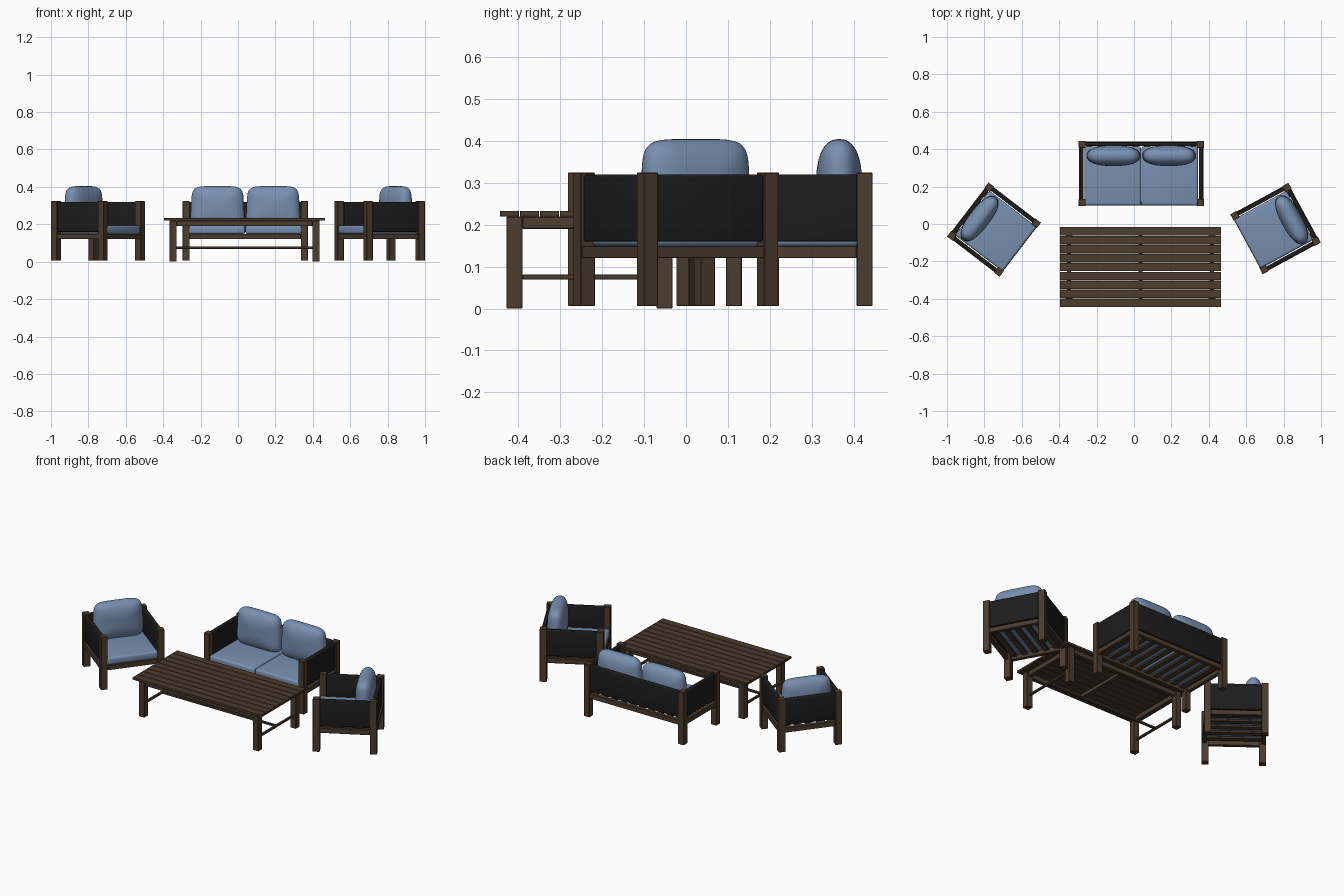
import bpy, bmesh, math
from mathutils import Matrix, Vector

if "Cube" in bpy.data.objects:
    bpy.data.objects.remove(bpy.data.objects["Cube"])


def material(name, rgb):
    m = bpy.data.materials.new(name)
    m.diffuse_color = (*rgb, 1)
    m.use_nodes = True
    m.node_tree.nodes["Principled BSDF"].inputs["Base Color"].default_value = m.diffuse_color
    return m


WOOD = material("dark brown wood", (0.072, 0.045, 0.027))
FABRIC = material("black fabric", (0.012, 0.012, 0.012))
BLUE = material("blue cushion", (0.19, 0.28, 0.44))


def finish(name, bm, mat, M, smooth=False):
    bm.transform(M)
    me = bpy.data.meshes.new(name)
    bm.to_mesh(me)
    bm.free()
    me.materials.append(mat)
    if smooth:
        for p in me.polygons:
            p.use_smooth = True
    ob = bpy.data.objects.new(name, me)
    bpy.context.collection.objects.link(ob)
    return ob


def box(name, lo, hi, mat, M=Matrix(), bevel=0.0015, segs=1):
    lo, hi = Vector(lo), Vector(hi)
    bm = bmesh.new()
    bmesh.ops.create_cube(bm, size=1)
    for v in bm.verts:
        v.co = Vector([(lo[i] + hi[i]) / 2 + v.co[i] * (hi[i] - lo[i]) for i in range(3)])
    bmesh.ops.bevel(bm, geom=bm.edges[:], offset=bevel, segments=segs, profile=0.5, affect='EDGES')
    return finish(name, bm, mat, M, segs > 1)


def spow(a, e):
    return math.copysign(abs(a) ** e, a)


def pillow(name, centre, size, M):
    # superellipsoid: squarish outline in x/z, rounded thickness in y
    bm = bmesh.new()
    bmesh.ops.create_uvsphere(bm, u_segments=64, v_segments=24, radius=1)
    for v in bm.verts:
        t = math.atan2(v.co.y, v.co.x)
        r = math.hypot(v.co.x, v.co.y) ** 0.8
        y = -spow(v.co.z, 0.85)
        if r < 1e-4:
            r = 0
        x, z = r * spow(math.cos(t), 0.36), r * spow(math.sin(t), 0.36)
        x *= 1 - 0.04 * z
        v.co = Vector((centre[0] + x * size[0] / 2, centre[1] + y * size[1] / 2,
                       centre[2] + z * size[2] / 2))
    bmesh.ops.recalc_face_normals(bm, faces=bm.faces[:])
    finish(name, bm, BLUE, M, True)


P = 0.038  # post thickness


def seat_unit(pre, w, d, seats, slats, M):
    X, Y = w / 2, d / 2
    # four posts
    for sx in (-1, 1):
        for sy, end in ((-1, "front"), (1, "back")):
            cx, cy = sx * (X - P / 2), sy * (Y - P / 2)
            box(f"{pre}_{end}_post", (cx - P / 2, cy - P / 2, 0.006),
                (cx + P / 2, cy + P / 2, 0.324), WOOD, M)
    # seat rails
    for s, end in ((-1, "front"), (1, "back")):
        c = s * (Y - 0.014)
        box(f"{pre}_{end}_rail", (-X + P, c - 0.011, 0.12), (X - P, c + 0.011, 0.149), WOOD, M)
    for s in (-1, 1):
        c = s * (X - 0.014)
        box(f"{pre}_side_rail", (c - 0.011, -Y + P, 0.12), (c + 0.011, Y - P, 0.149), WOOD, M)
        # fabric arm panel
        c = s * (X - 0.017)
        box(f"{pre}_arm_panel", (c - 0.01, -Y + P - 0.002, 0.16), (c + 0.01, Y - P + 0.002, 0.319),
            FABRIC, M, 0.005, 3)
    # fabric back panel
    box(f"{pre}_back_panel", (-X + P - 0.002, Y - 0.027, 0.16), (X - P + 0.002, Y - 0.007, 0.319),
        FABRIC, M, 0.005, 3)
    # slats under the cushions, running front to back
    inner = w - 0.05
    pitch = inner / slats
    for i in range(slats):
        c = -inner / 2 + (i + 0.5) * pitch
        box(f"{pre}_seat_slat", (c - 0.016, -Y + 0.02, 0.136), (c + 0.016, Y - 0.02, 0.148), WOOD, M)
    # seat cushions and back pillows
    cw = (w - 0.062) / seats
    pw = (w - 2 * P) / seats
    for i in range(seats):
        c = (i - (seats - 1) / 2)
        box(f"{pre}_seat_cushion", (c * cw - cw / 2 + 0.001, -Y + 0.004, 0.148),
            (c * cw + cw / 2 - 0.001, Y - 0.03, 0.194), BLUE, M, 0.013, 4)
        pillow(f"{pre}_back_pillow", (c * pw, Y - 0.08, 0.291), (min(pw, 0.284), 0.11, 0.226), M)


def place(x, y, deg):
    return Matrix.Translation((x, y, 0)) @ Matrix.Rotation(math.radians(deg), 4, 'Z')


seat_unit("sofa", 0.67, 0.35, 2, 10, place(0.039, 0.27, 0))
seat_unit("right_chair", 0.364, 0.354, 1, 5, place(0.757, -0.024, -61.5))
seat_unit("left_chair", 0.364, 0.354, 1, 5, place(-0.7485, -0.03, 52.5))

# table, centred on its own frame
T = place(0.035, -0.23, 0)
for i in range(9):
    c = (i - 4) * 0.0478
    box("table_top_slat", (-0.431, c - 0.0225, 0.219), (0.431, c + 0.0225, 0.233), WOOD, T, 0.001)
LX, LY = 0.401, 0.198
for sx in (-1, 1):
    for sy in (-1, 1):
        cx, cy = sx * (LX - P / 2), sy * (LY - P / 2)
        box("table_leg", (cx - P / 2, cy - P / 2, 0), (cx + P / 2, cy + P / 2, 0.219), WOOD, T)
    c = sx * (LX - P / 2)
    box("table_end_apron", (c - 0.011, -LY + P, 0.19), (c + 0.011, LY - P, 0.219), WOOD, T)
    box("table_end_stretcher", (c - 0.007, -LY + P, 0.069), (c + 0.007, LY - P, 0.081), WOOD, T)
for sy in (-1, 1):
    c = sy * (LY - P / 2)
    box("table_side_apron", (-LX + P, c - 0.011, 0.19), (LX - P, c + 0.011, 0.219), WOOD, T)
box("table_long_stretcher", (-LX + P / 2, -0.007, 0.069), (LX - P / 2, 0.007, 0.081), WOOD, T)
box("table_cross_bar", (-0.011, -LY + P / 2, 0.197), (0.011, LY - P / 2, 0.219), WOOD, T)
